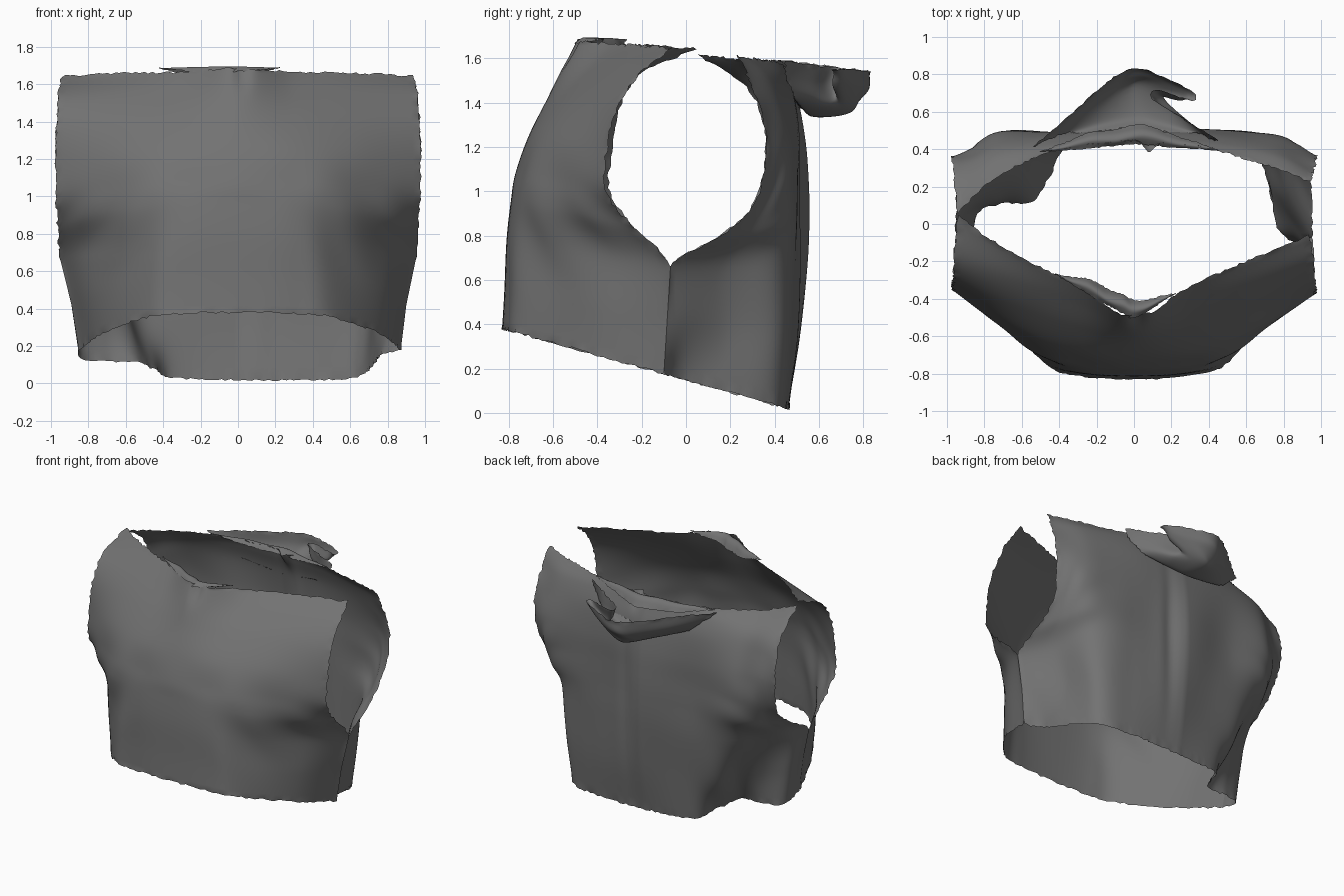
import bpy, math, random
from mathutils import Vector

random.seed(4)
cloth = bpy.data.materials.new("dark_grey_cloth")
cloth.diffuse_color = (0.17, 0.17, 0.17, 1)


def across(a, b, c, d, t):
    return 0.5 * (2 * b + (c - a) * t + (2 * a - 5 * b + 4 * c - d) * t * t
                  + (3 * b - a - 3 * c + d) * t ** 3)


def spline(pts, n):
    """Catmull-Rom through pts, n evenly spaced samples."""
    p = [Vector(q) for q in pts]
    p = [2 * p[0] - p[1]] + p + [2 * p[-1] - p[-2]]
    dense = []
    for i in range(1, len(p) - 2):
        for k in range(16):
            dense.append(across(*p[i - 1:i + 3], k / 16))
    dense.append(p[-2])
    run = [0]
    for a, b in zip(dense, dense[1:]):
        run.append(run[-1] + (b - a).length)
    out, i = [], 0
    for k in range(n):
        s = run[-1] * k / (n - 1)
        while i < len(run) - 2 and run[i + 1] < s:
            i += 1
        out.append(dense[i].lerp(dense[i + 1], (s - run[i]) / max(run[i + 1] - run[i], 1e-6)))
    return out


def loft(name, sections, n=90, m=9, seam=0, shape=None, ragged=0.006):
    """Smooth sheet through sections; the first `seam` spans have straight, clean sides."""
    # each section is a left and a right half meeting at its middle point
    rows = [spline(s[0], n // 2)[:-1] + spline(s[1], n // 2) if isinstance(s, tuple) else spline(s, n - n % 2 - 1)
            for s in sections]
    n = len(rows[0])
    grid = []
    last = len(rows) - 1
    for i in range(last):
        for k in range(m + (i == last - 1)):
            t = k / m
            line = []
            for j in range(n):
                b, c = rows[i][j], rows[i + 1][j]
                a = rows[i - 1][j] if i else 2 * b - c
                d = rows[i + 2][j] if i + 2 <= last else 2 * c - b
                straight = i < seam and j in (0, n - 1)
                line.append(b.lerp(c, t) if straight else across(a, b, c, d, t))
            grid.append(line)
    h = len(grid)
    verts = []
    for r in range(h):
        for j in range(n):
            v = grid[r][j].copy()
            if shape:
                v = shape(v, min(1, 8 * min(j, n - 1 - j) / n))
            if r in (0, h - 1) or (j in (0, n - 1) and r > seam * m):
                v += Vector([random.uniform(-ragged, ragged) for _ in range(3)])
            verts.append(v)
    faces = [(r * n + j, r * n + j + 1, (r + 1) * n + j + 1, (r + 1) * n + j)
             for r in range(h - 1) for j in range(n - 1)]
    me = bpy.data.meshes.new(name)
    me.from_pydata(verts, [], faces)
    me.polygons.foreach_set("use_smooth", [True] * len(faces))
    me.materials.append(cloth)
    bpy.context.collection.objects.link(bpy.data.objects.new(name, me))


def both(half):
    return [(-x, y, z) for x, y, z in reversed(half[1:])] + half


def hem(*pts):
    return [(x, y, 0.38 - 0.28 * (y + 0.83)) for x, y in pts]


def bump(v, c, w):
    return math.exp(-((v - c) / w) ** 2)


# front panel, half sections from centre to side, hem upwards
front = [
    hem((0, -0.83), (0.3, -0.81), (0.5, -0.74), (0.76, -0.42), (0.87, -0.1)),
    [(0, -0.82, 0.55), (0.3, -0.8, 0.55), (0.5, -0.72, 0.53), (0.78, -0.4, 0.47), (0.90, -0.085, 0.42)],
    [(0, -0.81, 0.78), (0.3, -0.79, 0.78), (0.5, -0.7, 0.76), (0.8, -0.37, 0.71), (0.95, -0.07, 0.66)],
    [(0, -0.79, 0.96), (0.3, -0.77, 0.96), (0.5, -0.7, 0.95), (0.8, -0.48, 0.9), (0.965, -0.24, 0.84)],
    [(0, -0.77, 1.08), (0.3, -0.74, 1.08), (0.5, -0.68, 1.08), (0.8, -0.49, 1.05), (0.975, -0.36, 1.0)],
    [(0, -0.71, 1.25), (0.3, -0.68, 1.25), (0.6, -0.57, 1.24), (0.975, -0.355, 1.2)],
    [(0, -0.62, 1.43), (0.3, -0.55, 1.43), (0.6, -0.45, 1.42), (0.97, -0.3, 1.4)],
    [(0, -0.55, 1.58), (0.3, -0.42, 1.57), (0.6, -0.32, 1.56), (0.96, -0.19, 1.55)],
    [(0, -0.5, 1.685), (0.3, -0.33, 1.665), (0.6, -0.2, 1.66), (0.94, -0.06, 1.645)],
]


def narrow_left(v, k):
    if v.x < 0:
        v.x *= 1 - (0.03 + 0.04 * k) * max(0, 1 - v.z / 0.66)


def front_folds(v, k):
    # strained pleats at the chest, dimple at the neck, shoulder pulled back on one side
    v.y += k * 0.02 * bump(v.z, 0.78, 0.22) * math.sin(16 * abs(v.x) + 9 * v.z) * bump(abs(v.x), 0.62, 0.2)
    v.y += 0.03 * bump(v.z, 1.66, 0.09) * bump(v.x, 0.02, 0.04)
    narrow_left(v, k)
    if v.x < 0:
        v.y += (0.145 * bump(v.z, 1.66, 0.08) + 0.025 * bump(v.z, 1.15, 0.25)) * v.x ** 4
    return v


loft("front_panel", [both(s) for s in front], seam=2, shape=front_folds)

# back panel, pinched in at the sides under the arms
back = [
    hem((0, 0.46), (0.4, 0.46), (0.63, 0.41), (0.72, 0.2), (0.77, -0.03), (0.87, -0.1)),
    [(0, 0.51, 0.33), (0.4, 0.49, 0.33), (0.67, 0.42, 0.34), (0.75, 0.16, 0.38), (0.90, -0.085, 0.42)],
    [(0, 0.54, 0.66), (0.4, 0.5, 0.66), (0.7, 0.42, 0.66), (0.82, 0.16, 0.66), (0.95, -0.07, 0.66)],
    [(0, 0.55, 0.88), (0.4, 0.5, 0.88), (0.75, 0.46, 0.86), (0.88, 0.28, 0.82), (0.95, 0.14, 0.79)],
    [(0, 0.55, 1.05), (0.4, 0.5, 1.05), (0.78, 0.48, 1.03), (0.89, 0.39, 1.0), (0.95, 0.3, 0.93)],
    [(0, 0.54, 1.22), (0.4, 0.5, 1.22), (0.8, 0.47, 1.2), (0.975, 0.365, 1.15)],
    [(0, 0.51, 1.4), (0.4, 0.48, 1.4), (0.75, 0.43, 1.38), (0.975, 0.345, 1.35)],
    [(0, 0.47, 1.52), (0.4, 0.44, 1.52), (0.75, 0.37, 1.51), (0.96, 0.27, 1.5)],
    [(0, 0.45, 1.585), (0.4, 0.4, 1.59), (0.75, 0.28, 1.6), (0.945, 0.17, 1.615)],
]
# the lower left side is folded deeply inwards
left = [
    hem((-0.87, -0.1), (-0.87, 0.06), (-0.74, 0.11), (-0.58, 0.12), (-0.47, 0.27), (-0.37, 0.42), (0, 0.46)),
    [(-0.9, -0.085, 0.42), (-0.89, 0.06, 0.4), (-0.75, 0.15, 0.36), (-0.62, 0.24, 0.34), (-0.5, 0.42, 0.33), (0, 0.51, 0.33)],
    [(-0.95, -0.07, 0.66), (-0.9, 0.1, 0.66), (-0.78, 0.26, 0.66), (-0.64, 0.42, 0.66), (-0.4, 0.49, 0.66), (0, 0.54, 0.66)],
]
left += [both(s)[:len(s)] for s in back[3:]]


def back_folds(v, k):
    # hanging folds, neckline notch, hollow behind the arms, shoulders shifted
    drape = bump(v.z, 0.85, 0.5) * max(0, min(1, v.y / 0.3))
    v.y += k * drape * (0.009 * math.sin(11 * v.x + 2.5 * v.z) - 0.02 * bump(v.x, 0.12, 0.05))
    v.y -= 0.06 * bump(v.z, 1.6, 0.1) * bump(v.x, 0.08, 0.035)
    v.y -= (0.04 if v.x < 0 else 0.015) * bump(abs(v.x), 0.86, 0.09) * bump(v.z, 1.2, 0.25)
    narrow_left(v, k)
    if v.z > 1.3:
        v.y += (-0.14 if v.x < 0 else 0.07) * bump(v.z, 1.62, 0.1) * v.x ** 4
    return v


loft("back_panel", list(zip(left, back)), n=110, seam=2, shape=back_folds)

# drooping pouch of loose cloth behind the neck, with its doubled-over tip
pouch = [
    [(-0.54, 0.41, 1.59), (-0.3, 0.62, 1.57), (-0.13, 0.77, 1.55), (0, 0.83, 1.54), (0.15, 0.79, 1.545),
     (0.31, 0.71, 1.55), (0.31, 0.66, 1.55), (0.12, 0.72, 1.55), (0.1, 0.67, 1.56), (0.25, 0.57, 1.57), (0.45, 0.45, 1.59)],
    [(-0.46, 0.45, 1.52), (-0.28, 0.62, 1.48), (-0.1, 0.77, 1.45), (0, 0.82, 1.45), (0.14, 0.77, 1.46),
     (0.25, 0.7, 1.48), (0.24, 0.66, 1.48), (0.13, 0.69, 1.48), (0.14, 0.64, 1.49), (0.26, 0.57, 1.5), (0.42, 0.45, 1.52)],
    [(-0.38, 0.48, 1.45), (-0.2, 0.61, 1.4), (-0.05, 0.73, 1.365), (0.03, 0.74, 1.36), (0.16, 0.66, 1.39),
     (0.25, 0.58, 1.42), (0.36, 0.48, 1.45)],
    [(-0.32, 0.49, 1.42), (-0.17, 0.54, 1.37), (0, 0.58, 1.335), (0.14, 0.55, 1.36), (0.32, 0.49, 1.42)],
    [(-0.3, 0.475, 1.43), (-0.15, 0.5, 1.4), (0, 0.515, 1.38), (0.13, 0.5, 1.4), (0.3, 0.475, 1.43)],
]
loft("back_neck_pouch", pouch, n=80, m=6, ragged=0.005)

# crumpled facing at the necklines: turned inside at the front, into the pouch at the back
for name, x0, x1, y0, z0, slope, dz in (("front_neck_facing", -0.42, 0.22, -0.49, 1.69, 0.53, -0.01),
                                        ("back_neck_facing", -0.5, 0.45, 0.45, 1.585, 0.125, 0.01)):
    strip = []
    for depth, drop in ((-0.02, 0.025), (0.015, -0.005), (0.05, 0.01), (0.08, 0.06)):
        line = []
        for i in range(15):
            x = x0 + (x1 - x0) * i / 14
            fade = math.sin(math.pi * i / 14)
            y = y0 + slope * abs(x) * (1 if y0 < 0 else -1) + fade * (depth + 0.01 * math.sin(5 * i) * (depth > 0))
            line.append((x, y, z0 + dz * abs(x) - fade * drop))
        strip.append(line)
    loft(name, strip, n=60, m=3, ragged=0.004)
